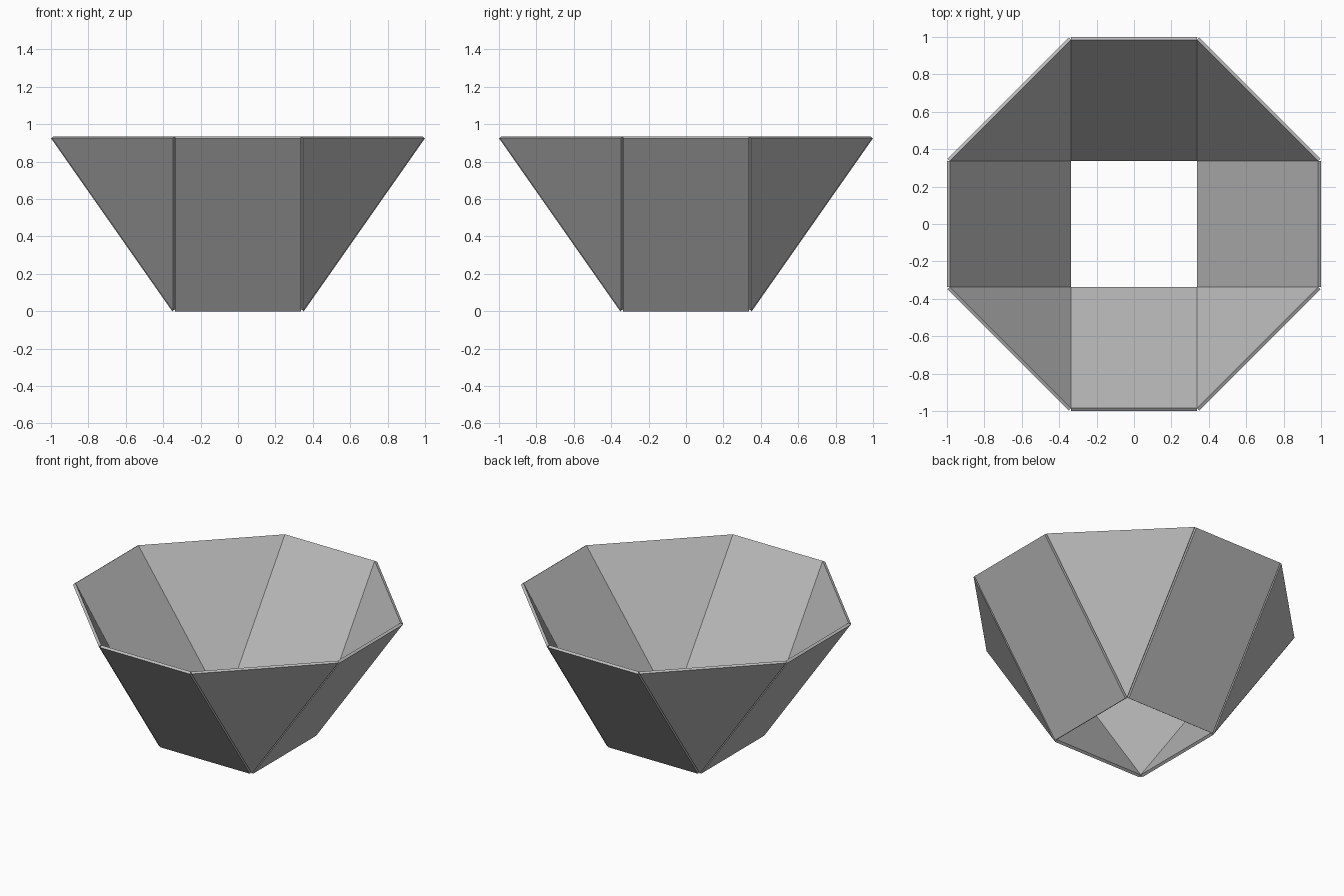
import bpy
import math
from mathutils import Vector, Matrix

cube = bpy.data.objects.get("Cube")
if cube:
    bpy.data.objects.remove(cube)

# Main dimensions of the inner surface
HOLE = 0.337      # half width of the square opening
RIM = 0.985       # half width across the top rim
BASE = 0.01       # height of the opening
TOP = 0.935       # height of the rim
THICK = 0.018     # panel thickness, added outwards

grey = bpy.data.materials.new("plain grey")
grey.use_nodes = True
colour = (0.5, 0.5, 0.5, 1)
grey.diffuse_color = colour
grey.node_tree.nodes["Principled BSDF"].inputs["Base Color"].default_value = colour


def panel(name, points, turn):
    """Thin flat plate: the outline faces outwards and is thickened that way."""
    rotation = Matrix.Rotation(turn, 3, "Z")
    outline = [rotation @ Vector(p) for p in points]
    mesh = bpy.data.meshes.new(name)
    mesh.from_pydata(outline, [], [range(len(outline))])
    mesh.materials.append(grey)
    plate = bpy.data.objects.new(name, mesh)
    bpy.context.collection.objects.link(plate)
    solid = plate.modifiers.new("thickness", "SOLIDIFY")
    solid.thickness = THICK
    solid.offset = 1


# Sloping wall and the triangular corner to its left
wall = [(-HOLE, -HOLE, BASE), (HOLE, -HOLE, BASE), (HOLE, -RIM, TOP), (-HOLE, -RIM, TOP)]
corner = [(HOLE, -HOLE, BASE), (RIM, -HOLE, TOP), (HOLE, -RIM, TOP)]

# Repeat both around the opening
for i, side in enumerate(("front", "left", "back", "right")):
    panel(side + "_wall", wall, i * math.pi / 2)
    panel(side + "_corner_panel", corner, i * math.pi / 2)
